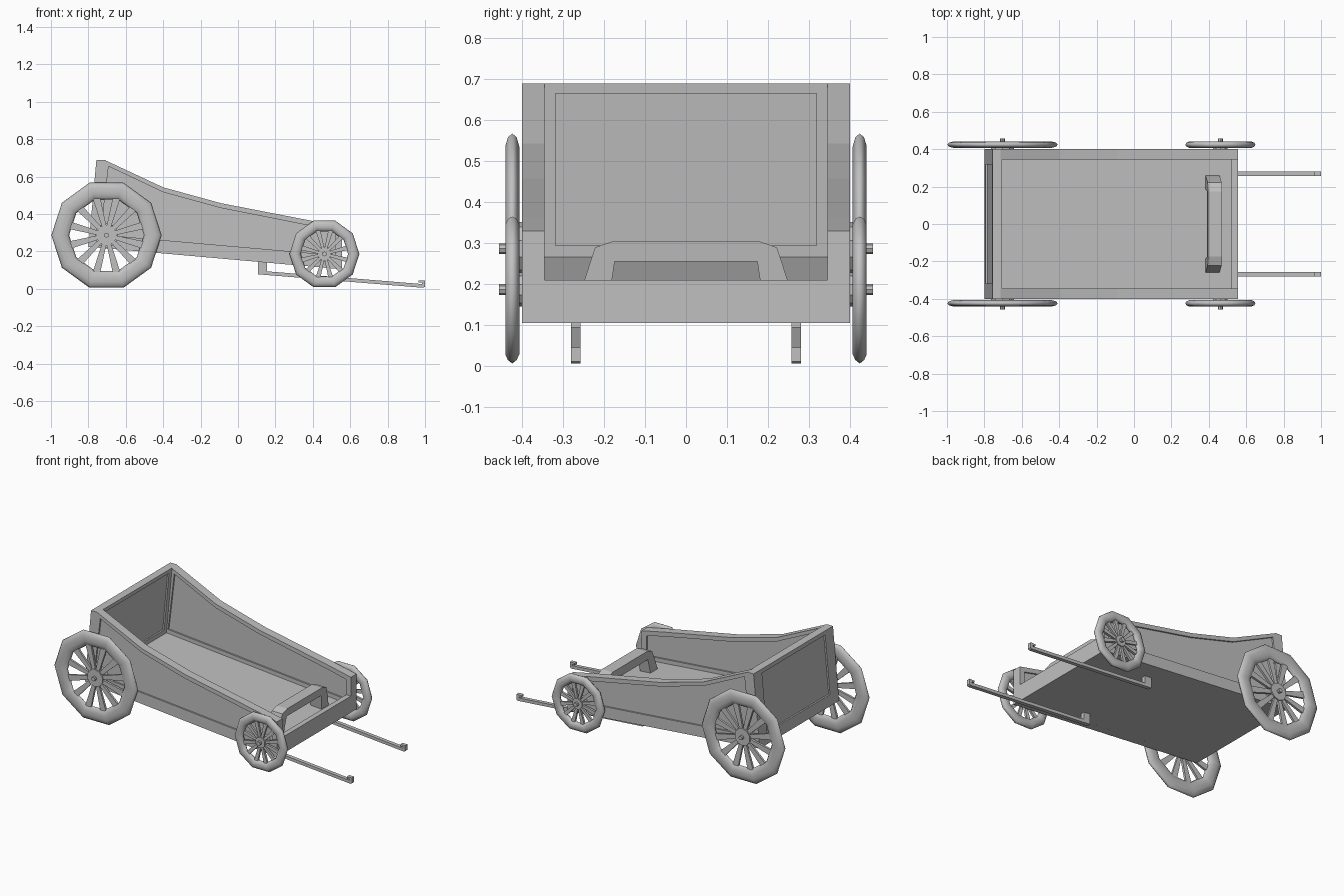
import bpy, bmesh, math
from mathutils import Matrix, Vector

if "Cube" in bpy.data.objects:
    bpy.data.objects.remove(bpy.data.objects["Cube"], do_unlink=True)

grey = bpy.data.materials.new("plain grey")
grey.use_nodes = True
COLOUR = (0.53, 0.53, 0.53, 1)
grey.diffuse_color = COLOUR
grey.node_tree.nodes["Principled BSDF"].inputs["Base Color"].default_value = COLOUR


def finish(name, bm, smooth=False):
    bmesh.ops.recalc_face_normals(bm, faces=bm.faces)
    mesh = bpy.data.meshes.new(name)
    bm.to_mesh(mesh)
    bm.free()
    mesh.materials.append(grey)
    for p in mesh.polygons:
        p.use_smooth = smooth
    obj = bpy.data.objects.new(name, mesh)
    bpy.context.collection.objects.link(obj)
    return obj


def board(name, outline, place, near, far, panel=None, depth=0.01):
    """Extruded outline; an optional panel outline is sunk into both faces."""
    bm = bmesh.new()
    n = len(outline)

    def ring(points, t):
        return [bm.verts.new(place(u, v, t)) for u, v in points]

    def bridge(a, b):
        for i in range(n):
            j = (i + 1) % n
            bm.faces.new((a[i], a[j], b[j], b[i]))

    sides = [ring(outline, near), ring(outline, far)]
    bridge(*sides)
    for rim, t, sink in zip(sides, (near, far), (depth, -depth)):
        if panel:
            edge, bed = ring(panel, t), ring(panel, t + sink)
            bridge(rim, edge)
            bridge(edge, bed)
            rim = bed
        bm.faces.new(rim)
    return finish(name, bm)


def along_y(u, v, t):
    return (u, t, v)


# Side walls with sunken panels
wall = [(-.80, .225), (.555, .105), (.555, .33), (.40, .363),
        (-.09, .458), (-.40, .543), (-.715, .69), (-.757, .69)]
wall_panel = [(-.735, .29), (.52, .18), (.52, .307), (.40, .335),
              (-.09, .432), (-.40, .517), (-.685, .652), (-.692, .655)]
for side, s in (("left", 1), ("right", -1)):
    board(side + "_wall", wall, along_y, s * .345, s * .40, wall_panel, s * .01)


# Leaning tail board
def tail_place(u, v, t):
    return (t + (v - .225) * .0925, u, v)


board("tail_board", [(-.345, .225), (.345, .225), (.345, .69), (-.345, .69)],
      tail_place, -.80, -.75,
      [(-.318, .295), (.318, .295), (.318, .665), (-.318, .665)])

# Sloping floor and front lip
board("floor", [(-.80, .225), (.545, .106), (.545, .152), (-.77, .268)],
      along_y, -.345, .345)
board("front_lip", [(.522, .108), (.555, .105), (.555, .21), (.522, .21)],
      along_y, -.345, .345)

# Arched bench
arch = [(.262, .15), (.248, .21), (.222, .29), (.175, .306)]
arch += [(-y, z) for y, z in reversed(arch)]
arch += [(-.19, .15), (-.174, .255), (.174, .255), (.19, .15)]
board("bench", arch, lambda u, v, t: (t + (v - .15) * .1, u, v), .38, .455)


# Wheels
def cylinder(bm, radius, y0, y1, segments):
    m = Matrix.Translation((0, (y0 + y1) / 2, 0)) @ Matrix.Rotation(math.pi / 2, 4, 'X')
    bmesh.ops.create_cone(bm, cap_ends=True, segments=segments, radius1=radius,
                          radius2=radius, depth=abs(y1 - y0), matrix=m)


def wheel(name, x, z, radius, s):
    k = radius / .295
    centre = Vector((x, s * .424, z))
    # Ten-sided tyre with a flattened round section
    bm = bmesh.new()
    rings = []
    for i in range(10):
        a = math.tau * i / 10
        row = []
        for j in range(10):
            b = math.tau * j / 10
            r = k * (.2475 + .0475 * math.cos(b))
            row.append(bm.verts.new((r * math.cos(a), .018 * math.sin(b), r * math.sin(a))))
        rings.append(row)
    for i in range(10):
        p, q = rings[i], rings[(i + 1) % 10]
        for j in range(10):
            m = (j + 1) % 10
            bm.faces.new((p[j], p[m], q[m], q[j]))
    finish(name + "_tyre", bm, True).location = centre
    # Twelve spokes that widen outward
    bm = bmesh.new()
    for i in range(12):
        spin = Matrix.Rotation(math.tau * (i + .5) / 12, 4, 'Y')
        spoke = bmesh.ops.create_cube(bm, size=1)["verts"]
        for v in spoke:
            outer = v.co.x > 0
            v.co = spin @ Vector((k * (.225 if outer else .035), v.co.y * .014,
                                  v.co.z * k * (.042 if outer else .022)))
    finish(name + "_spokes", bm).location = centre
    # Hub, collar and axle end
    bm = bmesh.new()
    cylinder(bm, .055 * k, -.014, .014, 10)
    cylinder(bm, .065 * k, -s * .034, -s * .012, 10)
    cylinder(bm, .013, -s * .034, s * .032, 8)
    finish(name + "_hub", bm).location = centre


for side, s in (("left", 1), ("right", -1)):
    wheel("rear_" + side + "_wheel", -.703, .287, .295, s)
    wheel("front_" + side + "_wheel", .462, .187, .187, s)

# Pulling shafts: bracket at the rear, upturned hook at the tip
shaft = [(.108, .15), (.108, .078), (.99, .006), (1.0, .012), (1.0, .046),
         (.965, .046), (.965, .034), (.983, .034), (.983, .026), (.155, .094), (.155, .145)]
for side, s in (("left", 1), ("right", -1)):
    board(side + "_shaft", shaft, along_y, s * .257, s * .281)
